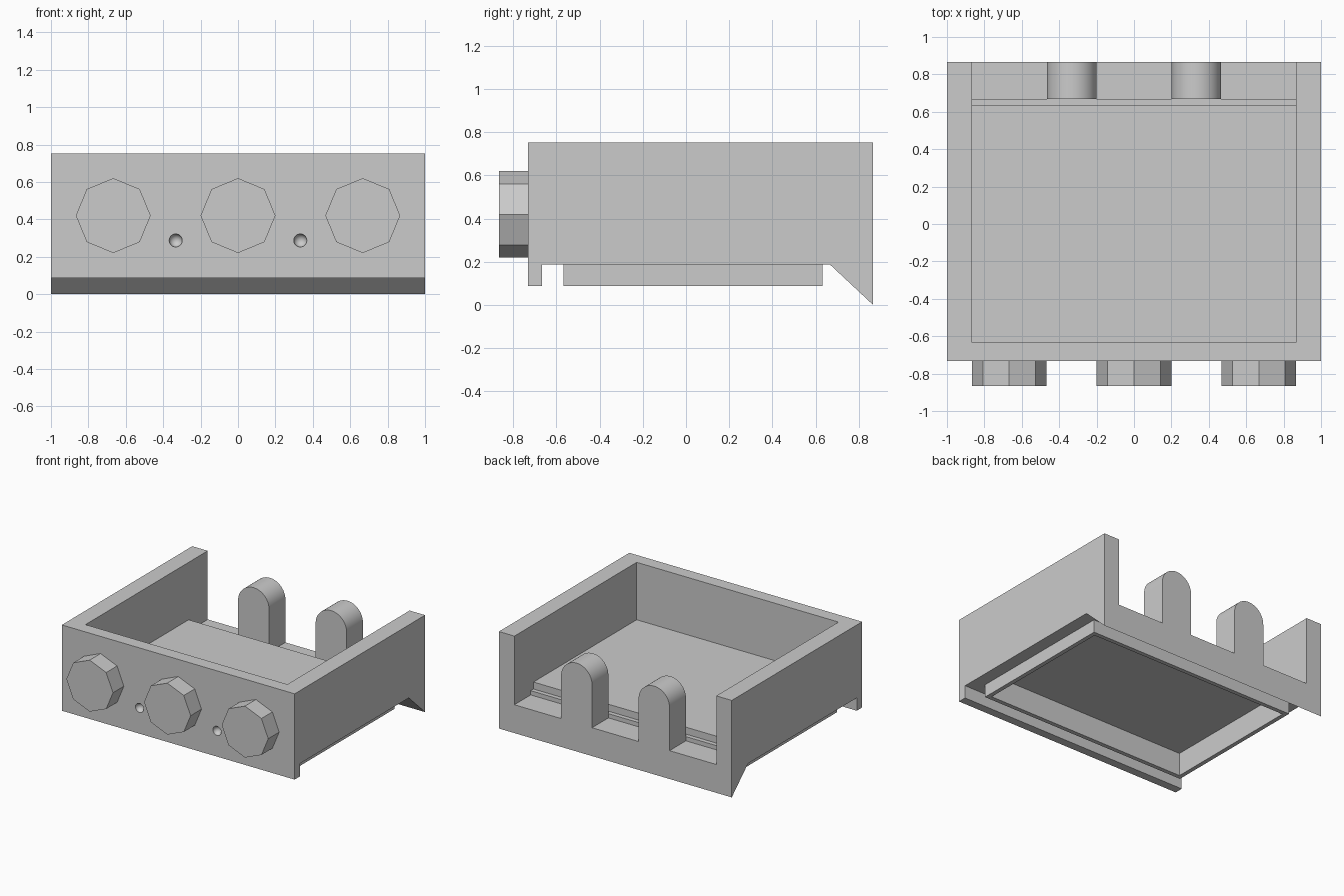
import bpy, bmesh, math
from mathutils import Vector

cube = bpy.data.objects.get("Cube")
if cube:
    bpy.data.objects.remove(cube, do_unlink=True)

grey = bpy.data.materials.new("plain grey")
grey.use_nodes = True
COLOUR = (0.6, 0.6, 0.6, 1)
grey.diffuse_color = COLOUR
grey.node_tree.nodes["Principled BSDF"].inputs["Base Color"].default_value = COLOUR


def finish(name, bm):
    bmesh.ops.recalc_face_normals(bm, faces=bm.faces)
    mesh = bpy.data.meshes.new(name)
    bm.to_mesh(mesh)
    bm.free()
    mesh.materials.append(grey)
    obj = bpy.data.objects.new(name, mesh)
    bpy.context.collection.objects.link(obj)
    return obj


def extrude(name, profile, axis, start, end):
    """Extrude a (side, z) outline along the x or y axis."""
    bm = bmesh.new()
    place = (lambda a, z: (start, a, z)) if axis == "x" else (lambda a, z: (a, start, z))
    face = bm.faces.new([bm.verts.new(place(a, z)) for a, z in profile])
    new = bmesh.ops.extrude_face_region(bm, geom=[face])["geom"]
    step = Vector((end - start, 0, 0)) if axis == "x" else Vector((0, end - start, 0))
    bmesh.ops.translate(bm, vec=step, verts=[v for v in new if isinstance(v, bmesh.types.BMVert)])
    return finish(name, bm)


def box(name, half_x, y0, y1, z0, z1):
    return extrude(name, [(y0, z0), (y1, z0), (y1, z1), (y0, z1)], "x", -half_x, half_x)


def combine(target, other, operation):
    mod = target.modifiers.new(operation, "BOOLEAN")
    mod.operation, mod.solver, mod.object = operation, "EXACT", other
    bpy.context.view_layer.objects.active = target
    bpy.ops.object.modifier_apply(modifier=mod.name)
    bpy.data.objects.remove(other, do_unlink=True)


FRONT, BACK = -0.733, 0.867

# Housing: side outline with front lip and sloped rear skirt
housing = extrude("housing", [
    (FRONT, 0.753), (FRONT, 0.087), (-0.667, 0.087), (-0.667, 0.187),
    (0.667, 0.187), (BACK, 0), (BACK, 0.753)], "x", -1, 1)

# Open interior with a stepped rear floor
combine(housing, extrude("interior_cutter", [
    (-0.633, 0.307), (0.633, 0.307), (0.633, 0.253), (0.667, 0.253),
    (0.667, 0.22), (1, 0.22), (1, 1), (-0.633, 1)], "x", -0.867, 0.867), "DIFFERENCE")

# Hollow rim under the floor
combine(housing, box("rim", 0.9, -0.567, 0.633, 0.087, 0.2), "UNION")
combine(housing, box("rim_cutter", 0.867, -0.533, 0.6, 0, 0.267), "DIFFERENCE")

# Round-topped rear posts
RADIUS = 0.133
for x in (-0.333, 0.333):
    arch = [(x + RADIUS * math.cos(math.pi * i / 24), 0.553 + RADIUS * math.sin(math.pi * i / 24))
            for i in range(25)]
    outline = [(x - RADIUS, 0.2), (x + RADIUS, 0.2)] + arch
    combine(housing, extrude("post", outline, "y", 0.667, BACK), "UNION")

# Small round dimples in the front panel
for x in (-0.333, 0.333):
    bm = bmesh.new()
    bmesh.ops.create_uvsphere(bm, u_segments=24, v_segments=16, radius=0.035)
    bmesh.ops.translate(bm, vec=(x, FRONT, 0.287), verts=bm.verts)
    combine(housing, finish("dimple_cutter", bm), "DIFFERENCE")

bpy.ops.object.select_all(action="DESELECT")
housing.select_set(True)
bpy.context.view_layer.objects.active = housing
bpy.ops.object.shade_smooth_by_angle(angle=math.radians(30))

# Eight-sided front knobs
for name, x in (("right_knob", -0.667), ("middle_knob", 0), ("left_knob", 0.667)):
    outline = [(x + 0.2 * math.cos(math.pi * i / 4), 0.42 + 0.2 * math.sin(math.pi * i / 4))
               for i in range(8)]
    extrude(name, outline, "y", -0.867, FRONT)
